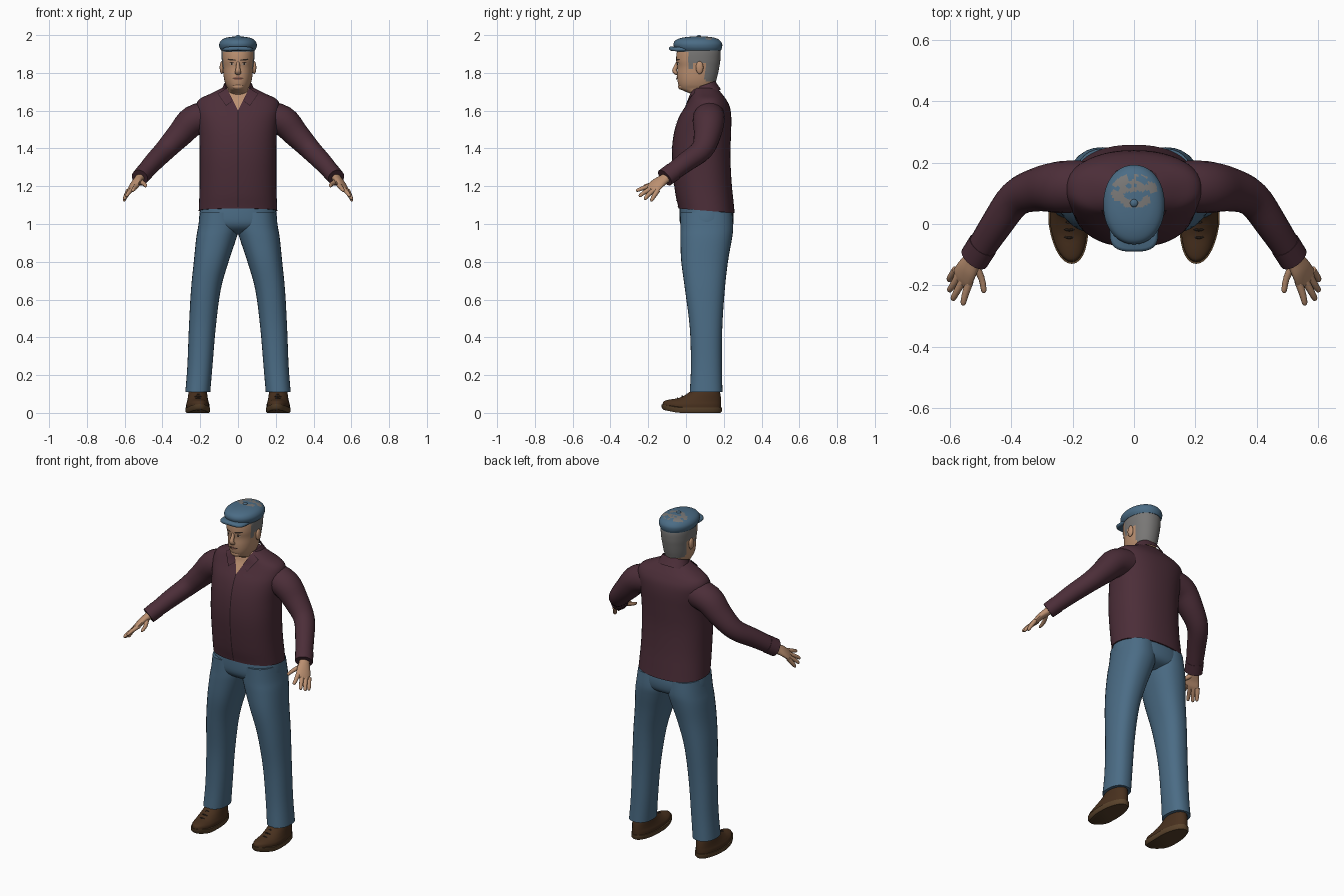
import bpy, bmesh, math
from mathutils import Vector, noise
from mathutils.bvhtree import BVHTree

if "Cube" in bpy.data.objects:
    bpy.data.objects.remove(bpy.data.objects["Cube"])


def mat(name, r, g, b):
    m = bpy.data.materials.new(name)
    m.diffuse_color = (r, g, b, 1)
    m.use_nodes = True
    m.node_tree.nodes["Principled BSDF"].inputs["Base Color"].default_value = m.diffuse_color
    return m


SHIRT = mat("maroon_cloth", .072, .027, .040)
SEAM = mat("dark_seam", .022, .010, .014)
DENIM = mat("blue_denim", .070, .150, .235)
SKIN = mat("skin", .50, .28, .165)
HAIR = mat("grey_hair", .19, .185, .18)
SHOE = mat("brown_leather", .065, .030, .013)
SOLE = mat("sole_brown", .10, .055, .024)
WHITE = mat("eye_white", .50, .42, .36)
DARK = mat("dark_brown", .03, .02, .015)
LIP = mat("lip", .30, .13, .09)


def smooth_rows(rows, sub):
    """Catmull-Rom interpolation of a list of tuples."""
    out = []
    for i in range(len(rows) - 1):
        p0, p1 = rows[max(i - 1, 0)], rows[i]
        p2, p3 = rows[i + 1], rows[min(i + 2, len(rows) - 1)]
        for k in range(sub):
            t = k / sub
            out.append(tuple(.5 * (2 * b + (c - a) * t + (2 * a - 5 * b + 4 * c - d) * t * t
                             + (3 * b - a - 3 * c + d) * t ** 3)
                             for a, b, c, d in zip(p0, p1, p2, p3)))
    return out + [rows[-1]]


def finish(name, bm, mats, mirror=False):
    bmesh.ops.recalc_face_normals(bm, faces=bm.faces)
    me = bpy.data.meshes.new(name)
    bm.to_mesh(me)
    bm.free()
    ob = bpy.data.objects.new(name, me)
    bpy.context.collection.objects.link(ob)
    for m in mats:
        me.materials.append(m)
    if mirror:
        ob.modifiers.new("mirror", 'MIRROR').use_mirror_merge = False
    return ob


def skin_rings(rings, caps=True):
    bm = bmesh.new()
    vs = [[bm.verts.new(p) for p in r] for r in rings]
    n = len(vs[0])
    for a, b in zip(vs, vs[1:]):
        for i in range(n):
            j = (i + 1) % n
            bm.faces.new((a[i], a[j], b[j], b[i]))
    if caps:
        bm.faces.new(vs[0])
        bm.faces.new(vs[-1])
    return bm


def loft(rows, n=32, sub=4, p=2.3, caps=True):
    """Rows of (z, centre x, half width, front y, back y)."""
    rings = []
    for z, cx, rx, yf, yb in smooth_rows(rows, sub):
        ring = []
        for i in range(n):
            a = 2 * math.pi * i / n
            c, s = math.cos(a), math.sin(a)
            ring.append((cx + rx * math.copysign(abs(c) ** (2 / p), c),
                         (yf + yb) / 2 + (yb - yf) / 2 * math.copysign(abs(s) ** (2 / p), s), z))
        rings.append(ring)
    return skin_rings(rings, caps)


def tube(rows, side=(0, 1, 0), n=16, sub=4):
    """Rows of (x, y, z, radius along side, radius across)."""
    rows = smooth_rows(rows, sub)
    pts = [Vector(r[:3]) for r in rows]
    rings = []
    for i, r in enumerate(rows):
        t = (pts[min(i + 1, len(pts) - 1)] - pts[max(i - 1, 0)]).normalized()
        s = Vector(side)
        s = (s - t * s.dot(t)).normalized()
        u = t.cross(s)
        rings.append([pts[i] + s * r[3] * math.cos(a) + u * r[4] * math.sin(a)
                      for a in (2 * math.pi * k / n for k in range(n))])
    return skin_rings(rings)


def decal(name, corners, target, m, off=.002, n=6, mirror=False):
    """Four (x, z) corners, projected from the front onto a part."""
    tree = BVHTree.FromPolygons([v.co for v in target.data.vertices],
                                [p.vertices for p in target.data.polygons])
    a, b, c, d = [Vector(q) for q in corners]
    bm = bmesh.new()
    g = []
    for i in range(n + 1):
        row = []
        for j in range(n + 1):
            q = a.lerp(b, i / n).lerp(d.lerp(c, i / n), j / n)
            hit = tree.ray_cast(Vector((q.x, -1, q.y)), Vector((0, 1, 0)))[0]
            row.append(bm.verts.new((q.x, (hit.y if hit else .07) - off, q.y)))
        g.append(row)
    for i in range(n):
        for j in range(n):
            bm.faces.new((g[i][j], g[i + 1][j], g[i + 1][j + 1], g[i][j + 1]))
    return finish(name, bm, [m], mirror)


def ball(name, loc, scale, m, mirror=False):
    bm = bmesh.new()
    bmesh.ops.create_uvsphere(bm, u_segments=16, v_segments=10, radius=1)
    for v in bm.verts:
        v.co = Vector(loc) + Vector(x * y for x, y in zip(v.co, scale))
    return finish(name, bm, [m], mirror)


# Shirt body, with an open V at the neck
bm = loft([(1.07, 0, .208, -.04, .258), (1.2, 0, .203, -.062, .243), (1.35, 0, .203, -.075, .235),
           (1.47, 0, .205, -.066, .238), (1.56, 0, .215, -.04, .24), (1.62, 0, .222, -.005, .232),
           (1.66, 0, .205, .018, .212), (1.69, 0, .145, .028, .19), (1.72, 0, .085, .045, .165)], n=48)
for v in bm.verts:
    if v.co.z < 1.12:
        v.co.z -= .08 * (v.co.y - .11)
for s in (1, -1):
    front = [f for f in bm.faces if f.calc_center_median().y < .1 and f.calc_center_median().z > 1.5]
    geom = front + list({e for f in front for e in f.edges}) + list({v for f in front for v in f.verts})
    bmesh.ops.bisect_plane(bm, geom=geom, plane_co=(0, 0, 1.6), plane_no=(s, 0, -.5))
for f in bm.faces:
    c = f.calc_center_median()
    if c.z > 1.6 and abs(c.x) < .5 * (c.z - 1.6) and c.y < .1:
        f.material_index = 1
shirt = finish("shirt_body", bm, [SHIRT, SKIN])

# Collar band and flaps, front seam
bm = loft([(1.69, 0, .098, .03, .185), (1.72, 0, .085, .04, .168), (1.745, 0, .074, .05, .155)],
          sub=2, caps=False)
for v in bm.verts:
    v.co.z += .35 * (v.co.y - .12)
bmesh.ops.delete(bm, geom=[f for f in bm.faces if f.calc_center_median().y < .075
                           and abs(f.calc_center_median().x) < .062], context='FACES')
finish("collar_band", bm, [SHIRT])
decal("collar_flap_edge", [(.028, 1.652), (.063, 1.624), (.108, 1.69), (.062, 1.716)], shirt, SEAM, .004, 6, True)
decal("collar_flap", [(.028, 1.655), (.063, 1.629), (.105, 1.69), (.062, 1.718)], shirt, SHIRT, .008, 6, True)
decal("front_seam", [(-.003, 1.09), (.003, 1.09), (.003, 1.6), (-.003, 1.6)], shirt, SEAM, .002, 24)

# Sleeves and cuffs
finish("sleeves", tube([(.13, .125, 1.575, .08, .08), (.235, .12, 1.548, .085, .08), (.31, .113, 1.472, .072, .068),
                        (.385, .083, 1.392, .06, .056), (.45, -.005, 1.325, .053, .05),
                        (.515, -.105, 1.25, .047, .042)], n=20), [SHIRT], True)
finish("cuffs", tube([(.492, -.068, 1.277, .052, .047), (.52, -.112, 1.245, .052, .045)], n=20, sub=1), [SHIRT], True)

# Hands
across = (.6, .55, -.4)
finish("palms", tube([(.51, -.09, 1.258, .03, .024), (.525, -.115, 1.238, .031, .022),
                      (.542, -.145, 1.218, .039, .019), (.557, -.172, 1.194, .042, .015),
                      (.566, -.188, 1.182, .034, .008)], across), [SKIN], True)
fingers = {
    "index_finger": [(.535, -.185, 1.205), (.550, -.232, 1.188), (.556, -.258, 1.178)],
    "middle_finger": [(.552, -.176, 1.194), (.578, -.222, 1.166), (.589, -.243, 1.15)],
    "ring_finger": [(.568, -.165, 1.184), (.591, -.202, 1.152), (.601, -.215, 1.135)],
    "little_finger": [(.580, -.150, 1.178), (.597, -.173, 1.142), (.602, -.182, 1.126)],
    "thumb": [(.522, -.125, 1.23), (.497, -.175, 1.212), (.489, -.217, 1.202)]}
for name, pts in fingers.items():
    a, b, c = [Vector(q) for q in pts]
    tip = c + (c - b).normalized() * .007
    finish(name, tube([(*a, .014, .013), (*b, .011, .011), (*c, .009, .008), (*tip, .003, .003)],
                      across, 10, 3), [SKIN], True)

# Trousers: hips and legs
finish("trouser_hips", loft([(1.13, 0, .19, -.03, .23), (1.06, 0, .203, -.035, .25), (1.0, 0, .207, -.03, .25),
                             (.965, 0, .19, .0, .23), (.945, 0, .13, .05, .18)]), [DENIM])
legs = [(1.06, -.0, .2, -.03, .245), (.98, -.005, .212, -.03, .25), (.92, .01, .222, -.03, .243),
        (.8, .05, .234, -.025, .222), (.65, .092, .249, -.005, .205), (.45, .118, .26, .02, .192),
        (.25, .135, .268, .026, .19), (.11, .147, .279, .02, .193)]
finish("trouser_legs", loft([(z, (a + b) / 2, (b - a) / 2, f, k) for z, a, b, f, k in legs]), [DENIM], True)


# Shoes: soles, uppers and laces, with lifted toes
def lift_toe(bm):
    for v in bm.verts:
        v.co.z += max(0, -.04 - v.co.y) * .2
        v.co.x -= max(0, -v.co.y) * .08
    return bm


finish("shoe_soles", lift_toe(loft([(0, .213, .06, -.118, .183), (.008, .213, .066, -.128, .19),
                                    (.028, .213, .066, -.13, .19)], sub=1, p=2.1)), [SOLE], True)
finish("shoe_uppers", lift_toe(loft([(.027, .213, .061, -.124, .185), (.045, .213, .061, -.118, .186),
                                     (.06, .213, .057, -.09, .186), (.078, .213, .053, -.04, .185),
                                     (.1, .213, .05, .005, .182), (.13, .213, .045, .04, .175)],
                                    p=2.1)), [SHOE], True)
for i in range(3):
    y, z = -.045 + .025 * i, .078 + .011 * i
    finish("shoe_lace", tube([(.183, y + .01, z - .012, .004, .003), (.211, y, z, .004, .004),
                              (.239, y + .01, z - .012, .004, .003)], n=6), [DARK], True)

# Head and neck, with hair chosen by position
bm = loft([(1.60, 0, .06, .04, .15), (1.68, 0, .058, .03, .148), (1.70, 0, .053, -.002, .148),
           (1.715, 0, .054, -.03, .15), (1.735, 0, .064, -.04, .154), (1.76, 0, .072, -.045, .16),
           (1.79, 0, .077, -.047, .168), (1.83, 0, .081, -.046, .176), (1.87, 0, .086, -.052, .182),
           (1.92, 0, .087, -.046, .182), (1.96, 0, .075, -.02, .16)], n=56, sub=5, p=2.15)
for f in bm.faces:
    c = f.calc_center_median()
    if (c.z > 1.752 and c.y > .1) or (c.z > 1.855 and c.y > .035) or c.z > 1.908 \
            or (c.z > 1.825 and .015 < c.y < .04):
        f.material_index = 1
head = finish("head", bm, [SKIN, HAIR])
finish("nose", tube([(0, -.038, 1.865, .008, .01), (0, -.052, 1.835, .010, .011), (0, -.061, 1.813, .014, .012),
                     (0, -.053, 1.80, .017, .010), (0, -.043, 1.794, .01, .006)], (1, 0, 0)), [SKIN])
ball("ears", (.086, .072, 1.828), (.011, .02, .034), SKIN, True)
ball("chin", (0, -.022, 1.728), (.032, .02, .018), SKIN)

# Face details
decal("eye_whites", [(.019, 1.846), (.032, 1.841), (.047, 1.848), (.033, 1.854)], head, WHITE, .002, 4, True)
decal("irises", [(.028, 1.842), (.037, 1.842), (.037, 1.854), (.028, 1.854)], head, DARK, .004, 3, True)
decal("eyelids", [(.017, 1.852), (.034, 1.855), (.05, 1.851), (.034, 1.859)], head, DARK, .003, 4, True)
decal("brows", [(.014, 1.864), (.055, 1.868), (.052, 1.875), (.014, 1.871)], head, DARK, .003, 5, True)
decal("lower_lip", [(-.016, 1.762), (.016, 1.762), (.027, 1.771), (-.027, 1.771)], head, LIP, .005)
decal("mouth_line", [(-.029, 1.77), (.029, 1.77), (.029, 1.774), (-.029, 1.774)], head, DARK, .006)
decal("upper_lip", [(-.027, 1.774), (.027, 1.774), (.01, 1.78), (-.01, 1.78)], head, LIP, .005)

# Flat cap with worn grey patches on its crown
bm = loft([(1.918, 0, .089, -.05, .185), (1.935, 0, .098, -.062, .191), (1.955, 0, .099, -.066, .191),
           (1.973, 0, .088, -.055, .178), (1.985, 0, .066, -.025, .155), (1.991, 0, .035, .015, .12),
           (1.993, 0, .003, .063, .07)], n=64, sub=7, p=2.1)
for f in bm.faces:
    c = f.calc_center_median()
    edge = ((c.x / .075) ** 2 + ((c.y - .108) / .055) ** 2)
    if c.z > 1.97 and edge < 1 and noise.noise(Vector((c.x * 38, c.y * 38, 3))) > -.08:
        f.material_index = 1
finish("cap_crown", bm, [DENIM, HAIR])
bm = loft([(1.92, 0, .07, -.086, .03), (1.926, 0, .078, -.09, .04), (1.936, 0, .078, -.088, .04),
           (1.941, 0, .068, -.08, .03)], sub=2, p=3)
for v in bm.verts:
    v.co.z -= 1.2 * v.co.x ** 2
finish("cap_brim", bm, [DENIM])
ball("cap_button", (0, .068, 1.992), (.013, .013, .008), DENIM)

# Shading
bpy.ops.object.select_all(action='SELECT')
bpy.context.view_layer.objects.active = head
bpy.ops.object.shade_smooth_by_angle(angle=math.radians(45))
